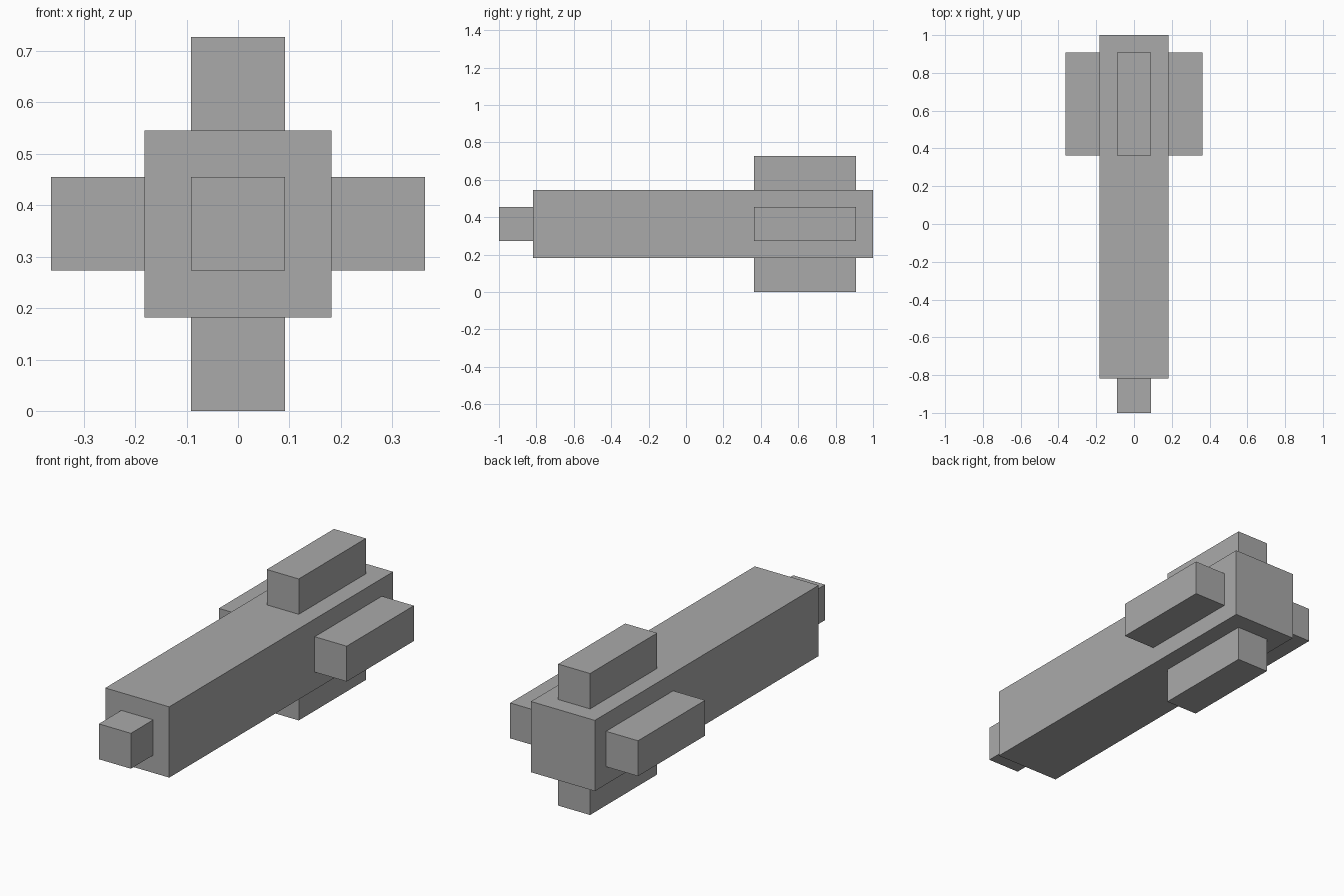
import bpy

if "Cube" in bpy.data.objects:
    bpy.data.objects.remove(bpy.data.objects["Cube"])

U = 2 / 11          # block unit
MID = 2 * U         # height of the central axis

grey = bpy.data.materials.new("plain grey")
grey.diffuse_color = (0.4, 0.4, 0.4, 1)
grey.use_nodes = True
grey.node_tree.nodes["Principled BSDF"].inputs["Base Color"].default_value = grey.diffuse_color


def box(name, centre, size):
    bpy.ops.mesh.primitive_cube_add(size=1, location=centre)
    ob = bpy.context.object
    ob.name = name
    ob.scale = size
    bpy.ops.object.transform_apply(location=False, rotation=False, scale=True)
    ob.data.materials.append(grey)
    return ob


# long square body and the small block on its front end
box("body", (0, U / 2, MID), (2 * U, 10 * U, 2 * U))
box("nose", (0, -5 * U, MID), (U, U, U))

# four fins around the rear of the body
for name, dx, dz in (("right_fin", 1, 0), ("left_fin", -1, 0),
                     ("top_fin", 0, 1), ("bottom_fin", 0, -1)):
    box(name, (dx * 1.5 * U, 3.5 * U, MID + dz * 1.5 * U), (U, 3 * U, U))
